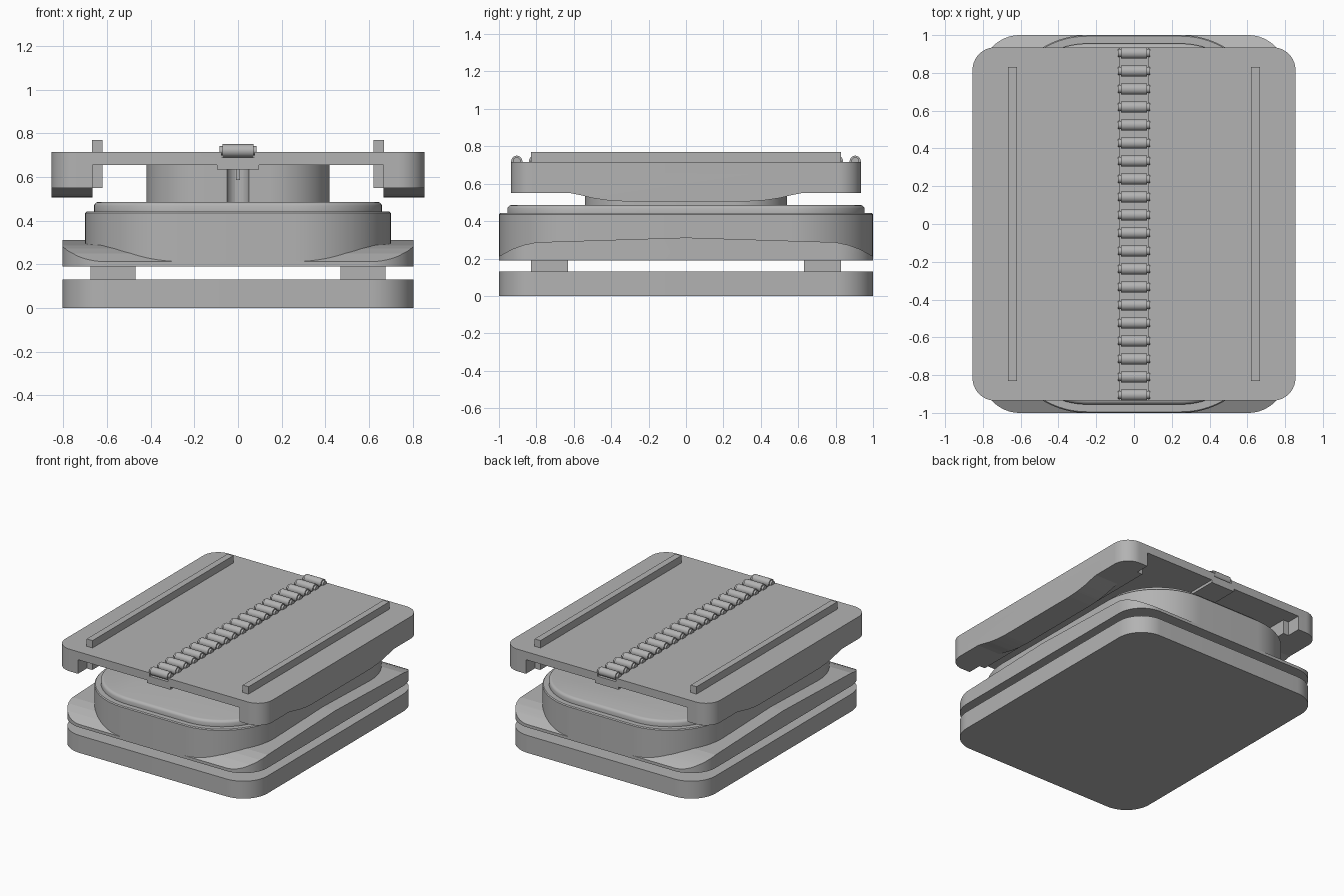
import bpy, bmesh, math

cube = bpy.data.objects.get("Cube")
if cube:
    bpy.data.objects.remove(cube, do_unlink=True)

grey = bpy.data.materials.new("plain grey")
grey.use_nodes = True
COLOUR = (0.45, 0.45, 0.45, 1)
grey.diffuse_color = COLOUR
grey.node_tree.nodes["Principled BSDF"].inputs["Base Color"].default_value = COLOUR


def finish(name, bm):
    bmesh.ops.recalc_face_normals(bm, faces=bm.faces)
    mesh = bpy.data.meshes.new(name)
    bm.to_mesh(mesh)
    bm.free()
    mesh.materials.append(grey)
    obj = bpy.data.objects.new(name, mesh)
    bpy.context.collection.objects.link(obj)
    return obj


def smooth(obj):
    bpy.ops.object.select_all(action='DESELECT')
    obj.select_set(True)
    bpy.context.view_layer.objects.active = obj
    bpy.ops.object.shade_smooth_by_angle(angle=math.radians(30))


def loft(name, rings):
    """Join rings of points and cap both ends."""
    bm = bmesh.new()
    loops = [[bm.verts.new(p) for p in ring] for ring in rings]
    for a, b in zip(loops, loops[1:]):
        for i in range(len(a)):
            j = (i + 1) % len(a)
            bm.faces.new((a[i], a[j], b[j], b[i]))
    bm.faces.new(loops[0])
    bm.faces.new(loops[-1])
    return finish(name, bm)


def rounded_slab(name, hx, hy, r, layers, steps=16):
    """Rounded rectangle stacked through (inset, height) layers."""
    rings = []
    for inset, z in layers:
        ring = []
        for k, (sx, sy) in enumerate([(1, 1), (-1, 1), (-1, -1), (1, -1)]):
            for s in range(steps + 1):
                a = (k + s / steps) * math.pi / 2
                ring.append((sx * (hx - r) + (r - inset) * math.cos(a),
                             sy * (hy - r) + (r - inset) * math.sin(a), z))
        rings.append(ring)
    obj = loft(name, rings)
    smooth(obj)
    return obj


def side_profile(name, x0, x1, pts):
    """Extrude a (y, z) outline across x."""
    return loft(name, [[(x, y, z) for y, z in pts] for x in (x0, x1)])


def box(name, x0, x1, y0, y1, z0, z1):
    return side_profile(name, x0, x1, [(y0, z0), (y1, z0), (y1, z1), (y0, z1)])


def cut(obj, tool, operation):
    mod = obj.modifiers.new(operation.title(), 'BOOLEAN')
    mod.operation = operation
    mod.solver = 'EXACT'
    mod.object = tool
    bpy.context.view_layer.objects.active = obj
    bpy.ops.object.modifier_apply(modifier=mod.name)
    bpy.data.objects.remove(tool, do_unlink=True)
    smooth(obj)


def mirrored(half):
    """Complete an outline given from +y to the middle."""
    return half + [(-y, z) for y, z in reversed(half) if y > 0]


# Base plate and its four spacers
rounded_slab("base_plate", 0.805, 1, 0.2, [(0, 0), (0, 0.13)])
for sx, side in ((1, "left"), (-1, "right")):
    for sy, end in ((1, "back"), (-1, "front")):
        xs = sorted((sx * 0.47, sx * 0.675))
        ys = sorted((sy * 0.63, sy * 0.83))
        box(f"spacer_{end}_{side}", *xs, *ys, 0.13, 0.19)

# Skirt with a ridged top
skirt = rounded_slab("skirt", 0.805, 1, 0.2, [(0, 0.19), (0, 0.4)])
ridge = [(1.1, 0.1), (1.1, 0.175), (1, 0.212), (0.93, 0.25), (0.87, 0.272),
         (0.8, 0.287), (0, 0.312)]
cut(skirt, side_profile("skirt_cutter", -1, 1, mirrored(ridge)), 'INTERSECT')

# Main body and stepped lid
rounded_slab("main_body", 0.7, 1, 0.45, [(0, 0.19), (0, 0.435), (0.006, 0.442)], 24)
rounded_slab("body_lid", 0.66, 0.955, 0.41,
             [(0, 0.44), (0, 0.468), (0.004, 0.476), (0.011, 0.483), (0.02, 0.486)], 24)

# Pedestal with a round groove at each end
pedestal = rounded_slab("pedestal", 0.42, 0.54, 0.28, [(0, 0.48), (0, 0.66)], 24)
for sy in (1, -1):
    ring = [(0.05 * math.cos(t * math.pi / 12), sy * 0.54 + 0.05 * math.sin(t * math.pi / 12))
            for t in range(24)]
    cut(pedestal, loft("groove_cutter", [[(x, y, z) for x, y in ring] for z in (0.4, 0.8)]),
        'DIFFERENCE')

# Top plate with roller channel
plate = rounded_slab("top_plate", 0.855, 0.935, 0.12, [(0, 0.655), (0, 0.715)])
cut(plate, box("channel_cutter", -0.075, 0.075, -1, 1, 0.69, 0.8), 'DIFFERENCE')
box("channel_strip", -0.097, 0.097, -0.935, 0.935, 0.635, 0.657)
box("channel_key", -0.01, 0.01, -0.56, 0.56, 0.585, 0.637)

# Side rails, deeper in the middle, with guide ridges and inner strips
belly = [(0.95, 0.657), (0.95, 0.55), (0.62, 0.55), (0.57, 0.54), (0.5, 0.523),
         (0.42, 0.511), (0.34, 0.506)]
for sx, side in ((1, "left"), (-1, "right")):
    rail = rounded_slab(f"side_rail_{side}", 0.855, 0.935, 0.12, [(0, 0.45), (0, 0.657)])
    xs = sorted((sx * 0.667, sx * 0.9))
    cut(rail, side_profile("rail_cutter", *xs, mirrored(belly)), 'INTERSECT')
    xs = sorted((sx * 0.62, sx * 0.668))
    box(f"guide_ridge_{side}", *xs, -0.83, 0.83, 0.71, 0.77)
    xs = sorted((sx * 0.622, sx * 0.668))
    box(f"inner_strip_{side}", *xs, -0.83, 0.83, 0.55, 0.657)

# Row of rollers with narrower end pins
COUNT = 20
for i in range(COUNT):
    y = -0.905 + 1.81 * i / (COUNT - 1)
    rings = []
    for x, r in ((-0.085, 0.021), (-0.07, 0.021), (-0.07, 0.03),
                 (0.07, 0.03), (0.07, 0.021), (0.085, 0.021)):
        rings.append([(x, y + r * math.cos(t * math.pi / 10), 0.72 + r * math.sin(t * math.pi / 10))
                      for t in range(20)])
    smooth(loft(f"roller_{i + 1}", rings))
